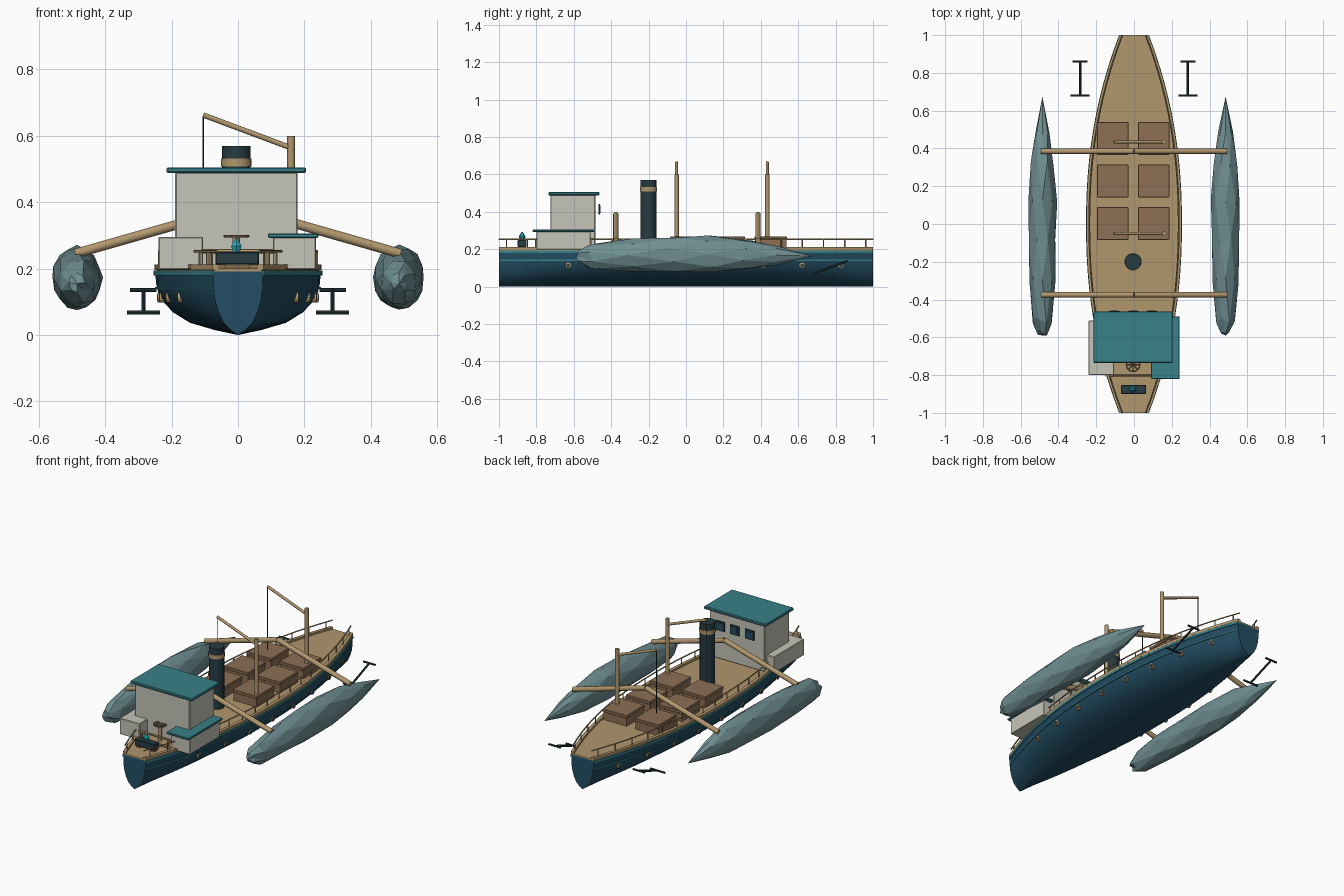
import bpy, bmesh, math, random
from mathutils import Vector, Matrix

if "Cube" in bpy.data.objects:
    bpy.data.objects.remove(bpy.data.objects["Cube"])

random.seed(4)


def mat(name, rgb):
    m = bpy.data.materials.new(name)
    m.diffuse_color = (*rgb, 1)
    m.use_nodes = True
    m.node_tree.nodes["Principled BSDF"].inputs["Base Color"].default_value = m.diffuse_color
    return m


NAVY = mat("navy_hull", (0.016, 0.075, 0.125))
TEAL = mat("teal_trim", (0.04, 0.22, 0.25))
TAN = mat("tan_wood", (0.44, 0.31, 0.155))
BROWN = mat("brown_crate", (0.27, 0.16, 0.09))
WHITE = mat("warm_grey_wall", (0.56, 0.56, 0.48))
SLATE = mat("slate_float", (0.16, 0.275, 0.29))
DARK = mat("dark_iron", (0.02, 0.045, 0.055))
CYAN = mat("bright_cyan", (0.02, 0.4, 0.48))


def finish(name, bm, m, smooth=None):
    bmesh.ops.recalc_face_normals(bm, faces=bm.faces)
    me = bpy.data.meshes.new(name)
    bm.to_mesh(me)
    bm.free()
    me.materials.append(m)
    ob = bpy.data.objects.new(name, me)
    bpy.context.collection.objects.link(ob)
    if smooth:
        bpy.ops.object.select_all(action='DESELECT')
        ob.select_set(True)
        bpy.context.view_layer.objects.active = ob
        bpy.ops.object.shade_smooth_by_angle(angle=math.radians(smooth))
    return ob


def box(name, x0, x1, y0, y1, z0, z1, m, bevel=0):
    bm = bmesh.new()
    bmesh.ops.create_cube(bm, size=1)
    for v in bm.verts:
        v.co = ((x0 + x1) / 2 + v.co.x * (x1 - x0), (y0 + y1) / 2 + v.co.y * (y1 - y0),
                (z0 + z1) / 2 + v.co.z * (z1 - z0))
    if bevel:
        bmesh.ops.bevel(bm, geom=bm.edges[:], offset=bevel, segments=1, affect='EDGES')
    return finish(name, bm, m)


def add_rod(bm, a, b, r, r2=None, n=10):
    a, b = Vector(a), Vector(b)
    d = b - a
    mx = Matrix.Translation((a + b) / 2) @ d.to_track_quat('Z', 'Y').to_matrix().to_4x4()
    bmesh.ops.create_cone(bm, cap_ends=True, segments=n, radius1=r,
                          radius2=r if r2 is None else r2, depth=d.length, matrix=mx)


def rods(name, segs, r, m, n=10, smooth=40):
    bm = bmesh.new()
    for a, b in segs:
        add_rod(bm, a, b, r, n=n)
    return finish(name, bm, m, smooth)


def loft(name, rings, m, closed=True, caps=True, smooth=None):
    bm = bmesh.new()
    vs = [[bm.verts.new(p) for p in r] for r in rings]
    n = len(rings[0])
    for a, b in zip(vs, vs[1:]):
        for i in range(n if closed else n - 1):
            j = (i + 1) % n
            bm.faces.new((a[i], a[j], b[j], b[i]))
    if caps:
        bm.faces.new(vs[0])
        bm.faces.new(vs[-1])
    return finish(name, bm, m, smooth)


def half_width(y):
    return 0.25 - 0.175 * abs(y) ** 2.2


STATIONS = [-1 + i / 12 for i in range(25)]

# Hull: one cross-section scaled in width along the length
section = [(0, 0), (0.07, 0.015), (0.145, 0.037), (0.195, 0.068), (0.235, 0.11), (0.246, 0.15), (0.25, 0.192)]
section = [(-x, z) for x, z in section[:0:-1]] + section
loft("hull", [[(x * half_width(y) / 0.25, y, z) for x, z in section] for y in STATIONS], NAVY, smooth=60)

# Deck
loft("deck", [[(s * (half_width(y) - 0.004), y, z) for s, z in ((-1, 0.192), (1, 0.192), (1, 0.2), (-1, 0.2))]
              for y in STATIONS], TAN)


def side_strip(name, inner, outer, z0, z1, m):
    for s, side in ((-1, "left"), (1, "right")):
        loft(f"{name}_{side}", [[(s * (half_width(y) + o), y, z) for o, z in
                                 ((inner, z0), (outer, z0), (outer, z1), (inner, z1))] for y in STATIONS], m)


# Gunwale and painted trim lines
side_strip("gunwale", -0.018, 0.002, 0.196, 0.212, TAN)
side_strip("upper_trim", -0.006, 0.004, 0.18, 0.194, TEAL)
side_strip("lower_trim", -0.008, 0.0, 0.138, 0.144, TEAL)

# Rails and posts on both sides, cross rails near the front
for s, side in ((-1, "left"), (1, "right")):
    pts = [(s * (half_width(y) - 0.012), y, 0.252) for y in STATIONS]
    rods("rail_" + side, list(zip(pts, pts[1:])), 0.004, TAN, 6)
    posts = [(s * (half_width(y) - 0.012), y) for y in [-0.96 + 0.113 * i for i in range(18)]]
    rods("rail_posts_" + side, [((x, y, 0.2), (x, y, 0.252)) for x, y in posts], 0.0035, TAN, 6)
rods("front_cross_rail", [((-0.11, -0.8, 0.252), (0.11, -0.8, 0.252)),
                          ((-0.09, -0.8, 0.2), (-0.09, -0.8, 0.252)),
                          ((0.09, -0.8, 0.2), (0.09, -0.8, 0.252)),
                          ((-0.15, -0.8, 0.205), (0.15, -0.8, 0.205))], 0.007, TAN, 8)

# Portholes: ring with dark glass
for s, side in ((-1, "left"), (1, "right")):
    ring, glass = bmesh.new(), bmesh.new()
    for i in range(8):
        y = -0.63 + 0.2085 * i
        x = s * half_width(y) * 0.945
        add_rod(ring, (x - s * 0.012, y, 0.113), (x + s * 0.006, y, 0.113), 0.015, n=12)
        add_rod(glass, (x, y, 0.113), (x + s * 0.008, y, 0.113), 0.009, n=12)
    finish("portholes_" + side, ring, TAN)
    finish("porthole_glass_" + side, glass, DARK)

# Main cabin with roof and windows facing the cargo deck
box("cabin", -0.19, 0.18, -0.725, -0.485, 0.2, 0.49, WHITE, 0.004)
box("cabin_roof", -0.215, 0.205, -0.735, -0.463, 0.488, 0.505, TEAL, 0.004)
for i, x in enumerate((-0.105, -0.005, 0.095)):
    box(f"window_frame_{i}", x - 0.03, x + 0.03, -0.467, -0.46, 0.385, 0.442, DARK)
    box(f"window_pane_{i}", x - 0.02, x + 0.02, -0.461, -0.458, 0.394, 0.433, NAVY)

# Side cabins
box("side_cabin_left", -0.24, -0.105, -0.8, -0.51, 0.197, 0.295, WHITE, 0.003)
box("side_cabin_right", 0.105, 0.235, -0.8, -0.51, 0.197, 0.295, WHITE, 0.003)
box("side_cabin_roof", 0.09, 0.242, -0.82, -0.49, 0.293, 0.306, TEAL, 0.003)

# Funnel with band
rods("funnel", [((-0.005, -0.2, 0.2), (-0.005, -0.2, 0.57))], 0.043, DARK, 20)
rods("funnel_band", [((-0.005, -0.2, 0.507), (-0.005, -0.2, 0.532))], 0.046, TAN, 20)

# Cargo crates with lids
for r, y in enumerate((-0.085, 0.14, 0.365)):
    for x, side in ((-0.195, "left"), (0.022, "right")):
        box(f"crate_{side}_{r}", x + 0.004, x + 0.161, y + 0.004, y + 0.171, 0.2, 0.25, BROWN)
        box(f"crate_lid_{side}_{r}", x, x + 0.165, y, y + 0.175, 0.248, 0.267, BROWN, 0.003)

# Cargo cranes
for i, y in enumerate((-0.05, 0.435)):
    rods(f"crane_mast_{i}", [((0.16, y, 0.2), (0.16, y, 0.6))], 0.012, TAN, 12)
    rods(f"crane_jib_{i}", [((0.165, y, 0.562), (-0.105, y, 0.663))], 0.008, TAN, 10)
    rods(f"crane_cable_{i}", [((-0.105, y, 0.66), (-0.105, y, 0.28))], 0.0025, DARK, 6)

# Outrigger booms
for i, y in enumerate((-0.375, 0.385)):
    rods(f"boom_{i}", [((s * 0.49, y, 0.245), (0, y, 0.385)) for s in (-1, 1)], 0.0145, TAN, 12)

# Faceted outrigger floats: staggered rings of eight points, blunt at the front
profile = [(-0.575, 0.32, 0.158), (-0.51, 0.7, 0.16), (-0.3, 0.9, 0.168), (-0.08, 0.98, 0.17),
           (0.13, 1.0, 0.174), (0.32, 0.86, 0.172), (0.49, 0.52, 0.168)]
for cx, side in ((-0.485, "left"), (0.485, "right")):
    bm = bmesh.new()
    rings = []
    for k, (y, f, cz) in enumerate(profile):
        ring = []
        for i in range(8):
            a = math.tau * (i + 0.5 * (k % 2)) / 8
            q = f * random.uniform(0.96, 1.04)
            ring.append(bm.verts.new((cx + 0.076 * q * math.cos(a), y + random.uniform(-0.02, 0.02),
                                      cz + 0.096 * q * math.sin(a))))
        rings.append(ring)
    for k, (a, b) in enumerate(zip(rings, rings[1:])):
        for i in range(8):
            j = (i + 1) % 8
            if k % 2 == 0:
                tris = ((a[i], a[j], b[i]), (a[j], b[j], b[i]))
            else:
                tris = ((a[i], b[j], b[i]), (a[i], a[j], b[j]))
            for t in tris:
                bm.faces.new(t)
    for ring, tip in ((rings[0], (cx, -0.59, 0.155)), (rings[-1], (cx, 0.675, 0.163))):
        t = bm.verts.new(tip)
        for i in range(8):
            bm.faces.new((ring[i], ring[(i + 1) % 8], t))
    finish("float_" + side, bm, SLATE)

# Anchors beside the rear hull
for s, side in ((-1, "left"), (1, "right")):
    x = s * 0.285
    rods("anchor_" + side, [((x, 0.68, 0.068), (x, 0.86, 0.136)),
                            ((x - 0.05, 0.68, 0.068), (x + 0.05, 0.68, 0.068)),
                            ((x - 0.04, 0.86, 0.136), (x + 0.04, 0.86, 0.136))], 0.006, DARK, 8)

# Helm wheel lying flat on a post
rim = [(0.036 * math.cos(math.tau * i / 16) - 0.005, -0.745 + 0.036 * math.sin(math.tau * i / 16), 0.298)
       for i in range(16)]
rods("helm_wheel", list(zip(rim, rim[1:] + rim[:1])) + [(rim[i], rim[i + 8]) for i in (0, 2, 4, 6)],
     0.004, BROWN, 6)
rods("helm_post", [((-0.005, -0.745, 0.2), (-0.005, -0.745, 0.298))], 0.012, TAN, 10)

# Front console with crystal
box("console", -0.068, 0.064, -0.9, -0.852, 0.212, 0.25, DARK, 0.003)
for x in (-0.05, 0.046):
    box("console_leg", x - 0.012, x + 0.012, -0.89, -0.86, 0.2, 0.214, BROWN)
bm = bmesh.new()
add_rod(bm, (-0.005, -0.876, 0.25), (-0.005, -0.876, 0.268), 0.012, 0.018, 6)
add_rod(bm, (-0.005, -0.876, 0.268), (-0.005, -0.876, 0.292), 0.018, 0.003, 6)
finish("crystal", bm, CYAN)
